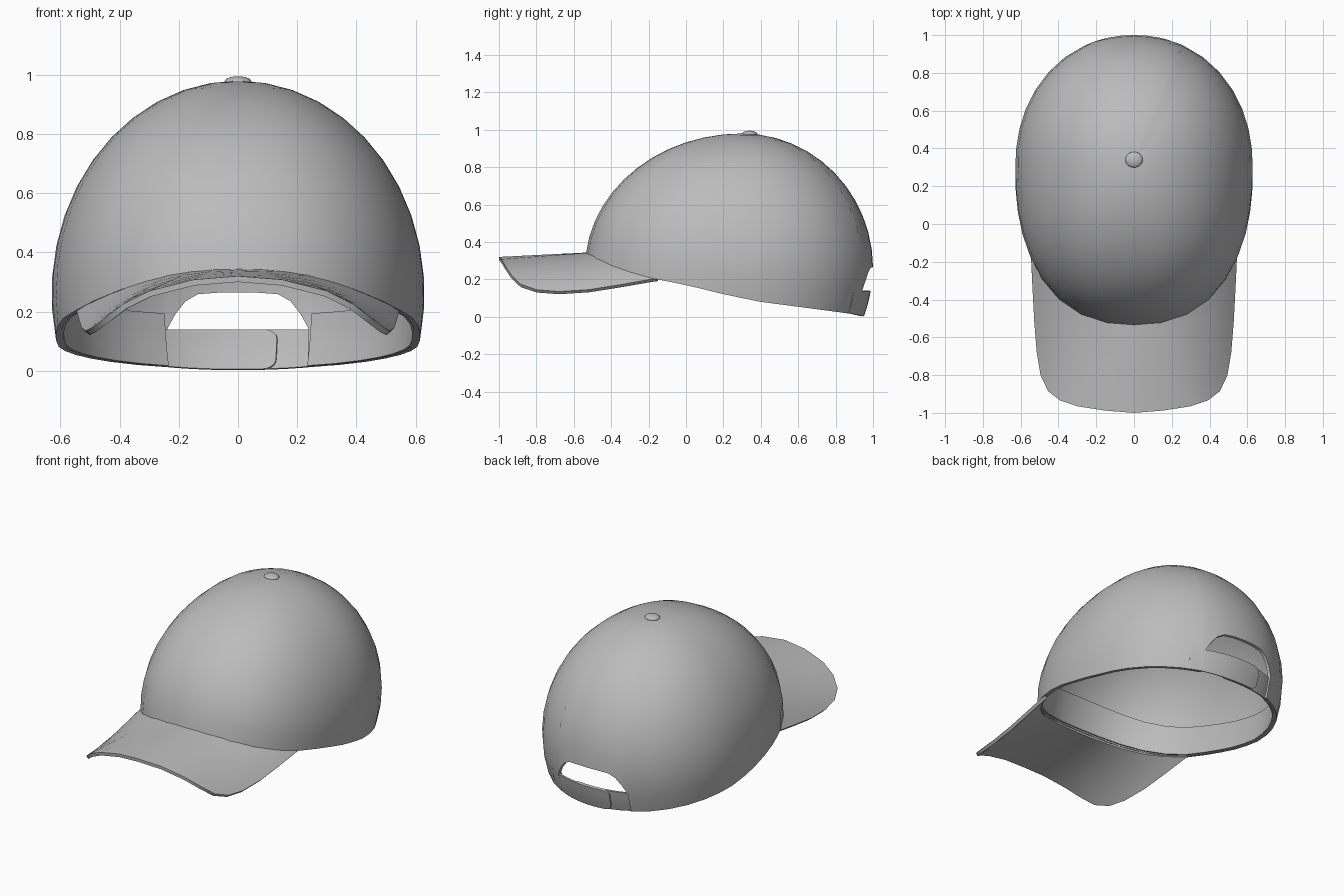
import bpy, bmesh
from math import sin, cos, pi, asin, sqrt

if "Cube" in bpy.data.objects:
    bpy.data.objects.remove(bpy.data.objects["Cube"], do_unlink=True)

fabric = bpy.data.materials.new("grey fabric")
fabric.use_nodes = True
GREY = (0.5, 0.5, 0.5, 1)
fabric.diffuse_color = GREY
fabric.node_tree.nodes["Principled BSDF"].inputs["Base Color"].default_value = GREY

CENTRE_Y, WIDE_Z, HEIGHT = 0.3, 0.26, 0.72
# edge height from front to back (y, z), and the back opening (angle, z)
RIM = [(-0.54, 0.34), (-0.45, 0.295), (-0.34, 0.25), (-0.16, 0.2), (0, 0.17),
       (0.2, 0.12), (0.4, 0.08), (0.6, 0.055), (0.95, 0.012)]
ARCH = [(0, 0.265), (0.1, 0.265), (0.2, 0.26), (0.265, 0.235),
        (0.32, 0.19), (0.365, 0.14), (0.385, 0.015)]
GAP = ARCH[-1][0]


def interp(points, v):
    """Piecewise linear lookup."""
    if v <= points[0][0]:
        return points[0][1]
    for (a, fa), (b, fb) in zip(points, points[1:]):
        if v <= b:
            return fa + (fb - fa) * (v - a) / (b - a)
    return points[-1][1]


def outline(a):
    """Crown radius at angle a, measured from the front towards +x."""
    front = cos(a) > 0
    n, depth = (2.3, 0.84) if front else (2.1, 0.7)
    return ((abs(sin(a)) / 0.63) ** n + (abs(cos(a)) / depth) ** n) ** (-1 / n)


def on_crown(a, z, scale=1.0):
    lat = asin(max(-1, min(1, (z - WIDE_Z) / HEIGHT)))
    r = outline(a) * cos(lat) * scale
    return (r * sin(a), CENTRE_Y - r * cos(a), z)


def rim_z(a, opening=True):
    b = pi - abs(a)
    if opening and b < GAP - 0.001:
        return interp(ARCH, b)
    return interp(RIM, CENTRE_Y - outline(a) * cos(a))


def finish(obj, thickness=0):
    obj.data.materials.append(fabric)
    bpy.ops.object.select_all(action='DESELECT')
    obj.select_set(True)
    bpy.context.view_layer.objects.active = obj
    if thickness:
        mod = obj.modifiers.new("thickness", 'SOLIDIFY')
        mod.thickness = thickness
        mod.offset = -1
        bpy.ops.object.modifier_apply(modifier=mod.name)
    bpy.ops.object.shade_smooth_by_angle(angle=0.7)


def sheet(name, rows, thickness):
    """Thick cloth from a grid of points."""
    bm = bmesh.new()
    grid = [[bm.verts.new(p) for p in row] for row in rows]
    for low, high in zip(grid, grid[1:]):
        for i in range(len(low) - 1):
            bm.faces.new((low[i], low[i + 1], high[i + 1], high[i]))
    bmesh.ops.remove_doubles(bm, verts=bm.verts, dist=0.0005)
    mesh = bpy.data.meshes.new(name)
    bm.to_mesh(mesh)
    bm.free()
    obj = bpy.data.objects.new(name, mesh)
    bpy.context.collection.objects.link(obj)
    finish(obj, thickness)


# crown, with the arched opening at the back
STEPS, ROWS = 16, 12
half = [(pi - GAP) * i / STEPS for i in range(STEPS + 1)]
sides = [-a for a in half[:0:-1]] + half
around = half + [pi - b for b, z in ARCH[-2::-1]]
around = [-a for a in around[:0:-1]] + around
rows = []
for k in range(ROWS + 1):
    row = []
    for a in around:
        start = asin((rim_z(a) - WIDE_Z) / HEIGHT)
        lat = start + (pi / 2 - start) * k / ROWS
        row.append(on_crown(a, WIDE_Z + HEIGHT * sin(lat)))
    rows.append(row)
sheet("crown", rows, 0.018)

# sweatband inside the edge
sheet("sweatband", [[on_crown(a, rim_z(a, False) + h, 0.972) for a in sides]
                    for h in (0.002, 0.06, 0.12, 0.18)], 0.01)

# brim, lofted from its outer edge to the crown
EDGE = [(0, -1, 0.32), (0.15, -0.988, 0.308), (0.3, -0.965, 0.27), (0.39, -0.935, 0.225),
        (0.455, -0.885, 0.175), (0.495, -0.8, 0.145), (0.515, -0.68, 0.135),
        (0.528, -0.52, 0.145), (0.537, -0.35, 0.172), (0.545, -0.18, 0.202)]
outer = [(-x, y, z) for x, y, z in EDGE[:0:-1]] + EDGE
last = len(EDGE) - 1
inner = []
for i in range(-last, last + 1):
    a = 0.88 * i / last
    inner.append(on_crown(a, rim_z(a) + 0.004, 0.985))
rows = []
for k in range(6):
    t = k / 5
    rows.append([[p + (q - p) * t for p, q in zip(o, n)] for o, n in zip(outer, inner)])
sheet("brim", rows, 0.02)


# overlapping adjustable straps, each with a rounded tip
def strap(name, side, scale):
    root, tip, cap = 0.5, -0.2, 0.07
    stations = [root + (tip + cap - root) * i / 8 for i in range(9)]
    stations += [tip + cap - cap * sin(pi / 2 * i / 6) for i in range(1, 7)]
    if side > 0:
        stations.reverse()
    rows = []
    for k in range(5):
        row = []
        for b in stations:
            e = max(0, (tip + cap - b) / cap)
            grow = 0.55 + 0.45 * sqrt(max(0, 1 - e * e))
            if b == stations[0 if side > 0 else -1]:
                grow = 0.5
            low = 0.002 + 0.07 * b * b
            mid, size = (low + 0.138) / 2, (0.138 - low) / 2
            row.append(on_crown(pi - side * b, mid + size * grow * (k / 2 - 1), scale))
        rows.append(row)
    if side > 0:
        rows = [r[::-1] for r in rows]
    else:
        rows = [r[::-1] for r in rows]
    sheet(name, rows, 0.01)


strap("outer_strap", 1, 0.997)
strap("inner_strap", -1, 0.981)

# top button
bpy.ops.mesh.primitive_uv_sphere_add(segments=20, ring_count=10, radius=1, location=(0, 0.34, 0.977))
button = bpy.context.object
button.name = "top_button"
button.scale = (0.046, 0.042, 0.018)
finish(button)
